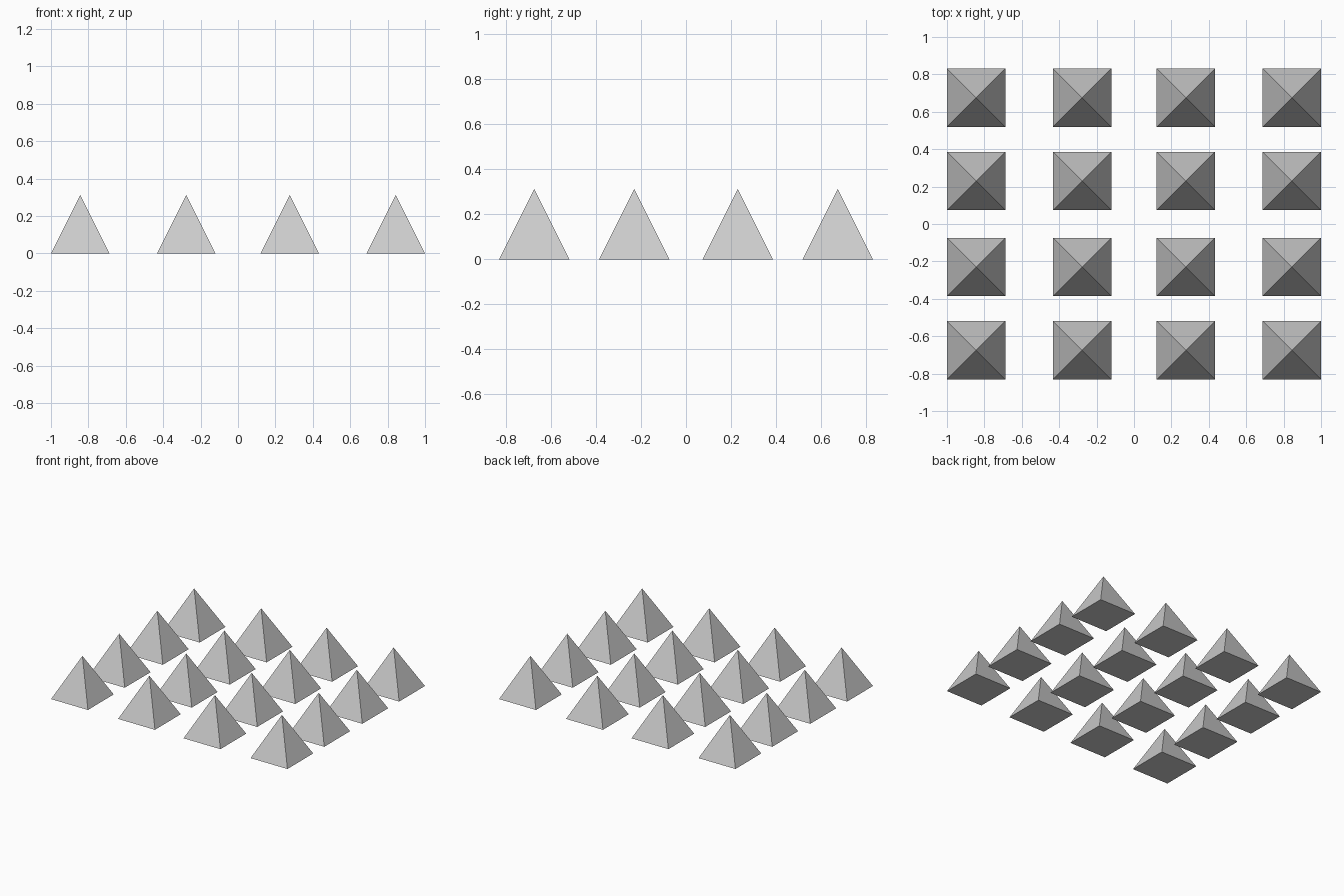
import bpy
import math

if "Cube" in bpy.data.objects:
    bpy.data.objects.remove(bpy.data.objects["Cube"])

SIDE = 0.312      # base edge length
HEIGHT = 0.312
COLUMNS = (-0.844, -0.277, 0.277, 0.844)
ROWS = (-0.675, -0.23, 0.23, 0.675)


def pyramid(name, x, y):
    """Closed square pyramid standing on the floor, sides square to the axes."""
    bpy.ops.mesh.primitive_cone_add(
        vertices=4, radius1=SIDE / math.sqrt(2), radius2=0, depth=HEIGHT,
        location=(x, y, HEIGHT / 2), rotation=(0, 0, math.pi / 4))
    bpy.context.object.name = name


# Four by four grid of pyramids
for r, y in enumerate(ROWS, 1):
    for c, x in enumerate(COLUMNS, 1):
        pyramid(f"pyramid_row{r}_column{c}", x, y)
